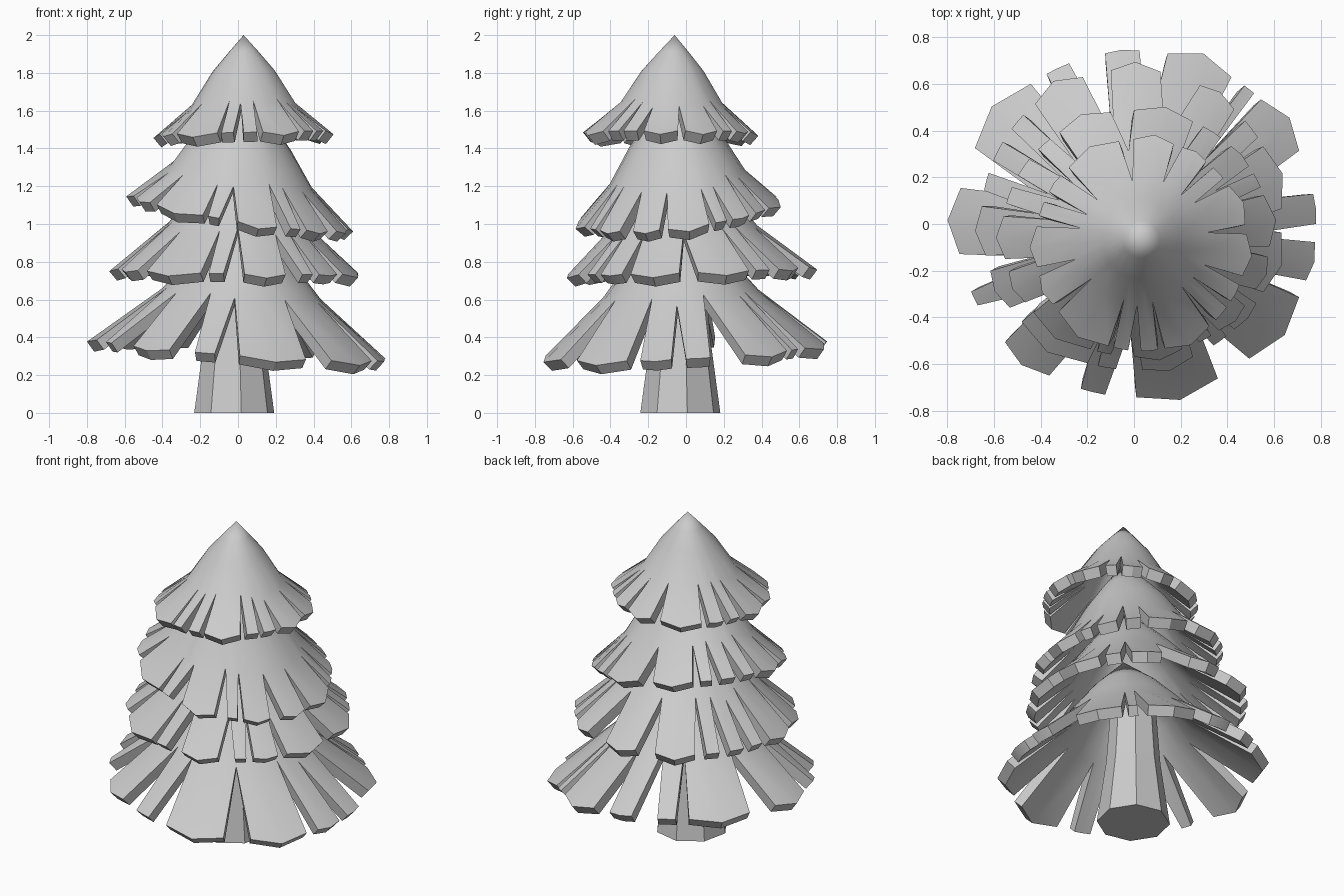
import bpy, bmesh, math, random

if "Cube" in bpy.data.objects:
    bpy.data.objects.remove(bpy.data.objects["Cube"])
random.seed(4)


def finish(bm, name, thickness=0):
    me = bpy.data.meshes.new(name)
    bm.to_mesh(me)
    bm.free()
    ob = bpy.data.objects.new(name, me)
    bpy.context.collection.objects.link(ob)
    bpy.ops.object.select_all(action='DESELECT')
    bpy.context.view_layer.objects.active = ob
    ob.select_set(True)
    if thickness:
        m = ob.modifiers.new("shell", 'SOLIDIFY')
        m.thickness = thickness
        m.offset = -1
        m.use_even_offset = True
        bpy.ops.object.modifier_apply(modifier=m.name)
        bpy.ops.object.shade_smooth_by_angle(angle=math.radians(32))
    return ob


def tier(name, apex, rings, tip, tilt, centre, y_scale, flaps):
    """Flared cone shell whose rim is split into flaps (start, end angles)."""
    bm = bmesh.new()
    n = len(flaps)
    angles = []
    for k in range(n):
        prev_end = flaps[k - 1][1] - (360 if k == 0 else 0)
        angles += [(prev_end + flaps[k][0]) / 2, sum(flaps[k]) / 2]

    def vert(r, z, deg):
        t = r / tip[0]
        a = math.radians(deg)
        x, y = r * math.cos(a), r * math.sin(a) * (1 + (y_scale - 1) * t)
        cx = 0.03 + (centre[0] - 0.03) * t
        cy = -0.06 + (centre[1] + 0.06) * t
        return bm.verts.new((cx + x, cy + y, z + tilt[0] * x + tilt[1] * y))

    top = bm.verts.new((0.03, -0.06, apex))
    upper = None
    m = 2 * n
    for i, (r, z) in enumerate(rings):
        last = i == len(rings) - 1
        ring = []
        for j, a in enumerate(angles):
            d = random.uniform(-0.02, 0.02) if last and j % 2 == 0 else 0
            ring.append(vert(r + d, z - 1.4 * d, a))
        for j in range(m):
            k = (j + 1) % m
            if upper:
                bm.faces.new((upper[j], ring[j], ring[k], upper[k]))
            else:
                bm.faces.new((top, ring[j], ring[k]))
        upper = ring
    # separate flaps: wide ones get a pointed outer edge, narrow ones a flat one
    for k, (a, b) in enumerate(flaps):
        wide = max(0, min(1, (b - a - 9) / 12))
        left, right = vert(*tip, a), vert(*tip, b)
        mid = vert(tip[0] * (1 + 0.05 * wide), tip[1] - 0.02 * wide, (a + b) / 2)
        u = [upper[(2 * k + j) % m] for j in range(3)]
        bm.faces.new((u[0], left, mid, u[1]))
        bm.faces.new((u[1], mid, right, u[2]))
    return finish(bm, name, 0.065)


# Foliage tiers, top to bottom
tier("top_tier", 2.0, [(0.08, 1.91), (0.165, 1.81), (0.275, 1.635)], (0.455, 1.485),
     (0.02, 0), (0.03, -0.09), 1,
     [(-141, -108), (-105, -97), (-90, -81), (-77, -50), (-45, -36), (-32, -22),
      (-17, 6), (11, 34), (39, 47), (52, 67), (72, 94), (102, 133), (139, 150),
      (156, 164), (170, 192), (197, 214)])
tier("upper_tier", 1.75, [(0.15, 1.57), (0.26, 1.43), (0.375, 1.25)], (0.575, 1.07),
     (-0.16, 0.11), (0.01, -0.04), 0.92,
     [(-140, -110), (-107, -101), (-91, -70), (-62, -56), (-52, -36), (-27, -11),
      (-6, 18), (22, 29), (33, 45), (51, 60), (65, 91), (101, 125), (130, 137),
      (143, 152), (158, 166), (172, 192), (198, 214)])
tier("middle_tier", 1.42, [(0.17, 1.25), (0.28, 1.12), (0.39, 0.98)], (0.645, 0.755),
     (-0.02, 0.03), (-0.01, 0.02), 1,
     [(-137, -107), (-103, -96), (-86, -66), (-57, -51), (-47, -34), (-29, -5),
      (4, 29), (33, 41), (47, 63), (79, 98), (109, 130), (136, 143), (149, 157),
      (162, 169), (175, 194), (200, 216)])
tier("bottom_tier", 1.08, [(0.2, 0.89), (0.32, 0.75), (0.42, 0.63)], (0.77, 0.34),
     (-0.07, 0.05), (0.01, 0), 0.965,
     [(-137, -119), (-108, -100), (-90, -63), (-51, -25), (-19, -6), (0, 10),
      (25, 46), (49, 53), (58, 80), (89, 100), (112, 120), (126, 154), (168, 190),
      (203, 208)])

# Tapered eight-sided trunk
bm = bmesh.new()
loops = []
for r, z in ((0.215, 0), (0.16, 0.4), (0.12, 0.95)):
    loops.append([bm.verts.new((-0.02 + r * math.cos(math.radians(10 + 45 * i)),
                                -0.03 + r * math.sin(math.radians(10 + 45 * i)), z))
                  for i in range(8)])
for lo, hi in zip(loops, loops[1:]):
    for i in range(8):
        k = (i + 1) % 8
        bm.faces.new((lo[i], lo[k], hi[k], hi[i]))
bm.faces.new(loops[0][::-1])
bm.faces.new(loops[-1])
finish(bm, "trunk")
